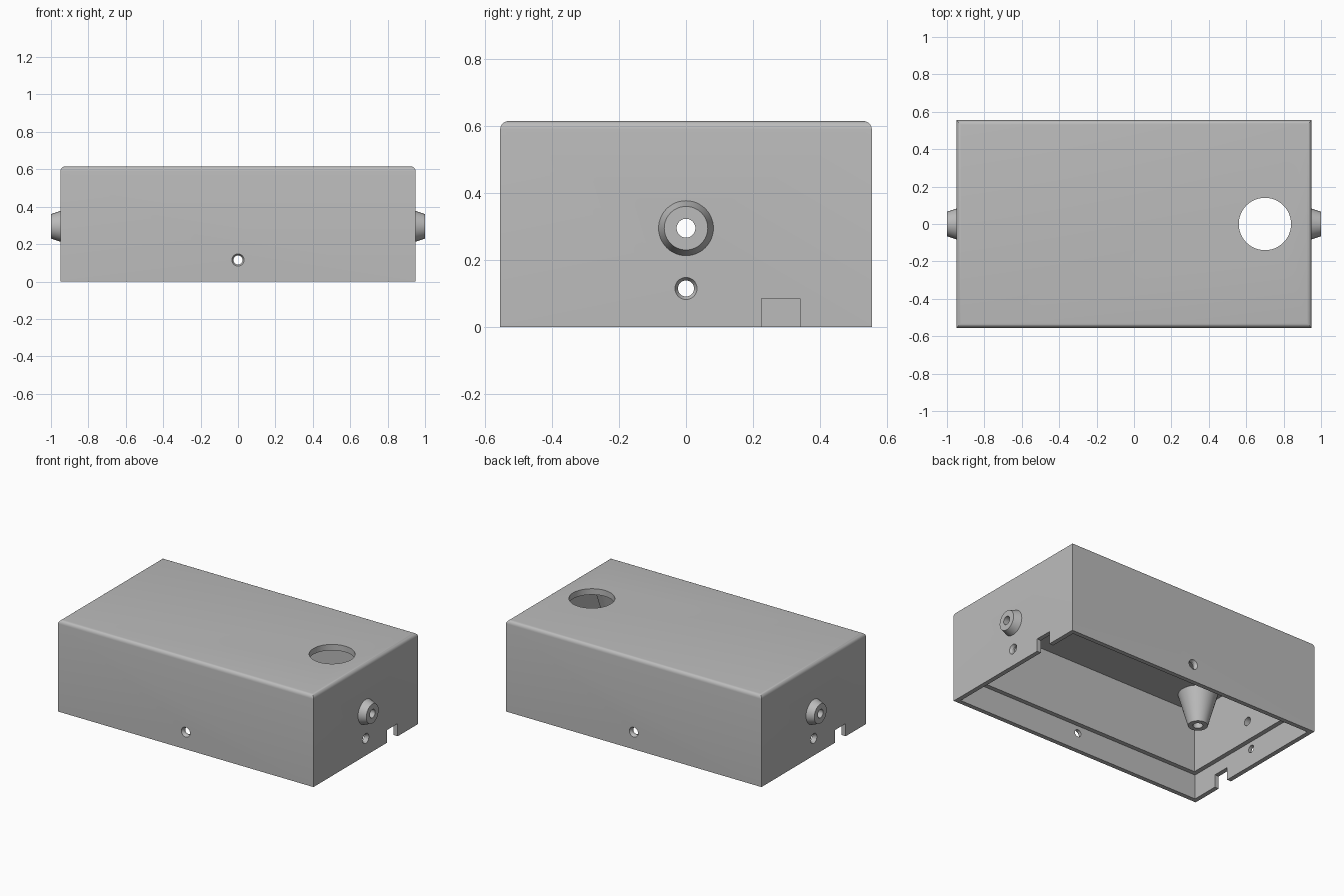
import bpy, bmesh, math
from mathutils import Matrix, Vector

cube = bpy.data.objects.get("Cube")
if cube:
    bpy.data.objects.remove(cube, do_unlink=True)

gray = bpy.data.materials.new("plain gray")
gray.use_nodes = True
COLOR = (0.5, 0.5, 0.5, 1)
gray.diffuse_color = COLOR
gray.node_tree.nodes["Principled BSDF"].inputs["Base Color"].default_value = COLOR

HX, HY, H = 0.95, 0.555, 0.615     # half length, half width, height
LIP, WALL = 0.03, 0.06             # thin lower lip, full wall


def add_object(name, bm):
    bmesh.ops.recalc_face_normals(bm, faces=bm.faces)
    mesh = bpy.data.meshes.new(name)
    bm.to_mesh(mesh)
    bm.free()
    mesh.materials.append(gray)
    obj = bpy.data.objects.new(name, mesh)
    bpy.context.collection.objects.link(obj)
    return obj


def box(name, lo, hi, top_bevel=0):
    bm = bmesh.new()
    lo, hi = Vector(lo), Vector(hi)
    bmesh.ops.create_cube(bm, size=1, matrix=Matrix.Translation((lo + hi) / 2)
                          @ Matrix.Diagonal((*(hi - lo), 1)))
    if top_bevel:
        edges = [e for e in bm.edges if all(v.co.z > hi.z - 0.001 for v in e.verts)]
        bmesh.ops.bevel(bm, geom=edges, offset=top_bevel, segments=5,
                        profile=0.5, affect='EDGES')
    return add_object(name, bm)


def lathe(name, profile, place, direction, closed=False, sides=48):
    """Turn (radius, height) points about an axis along direction."""
    bm = bmesh.new()
    turn = Vector(direction).to_track_quat('Z', 'Y').to_matrix().to_4x4()
    matrix = Matrix.Translation(place) @ turn
    angles = [math.tau * i / sides for i in range(sides)]
    rings = [[bm.verts.new(matrix @ Vector((r * math.cos(a), r * math.sin(a), h)))
              for a in angles] for r, h in profile]
    pairs = list(zip(rings, rings[1:]))
    if closed:
        pairs.append((rings[-1], rings[0]))
    else:
        bm.faces.new(rings[0])
        bm.faces.new(rings[-1])
    for a, b in pairs:
        for i in range(sides):
            j = (i + 1) % sides
            bm.faces.new((a[i], a[j], b[j], b[i]))
    return add_object(name, bm)


def cut(target, cutter):
    mod = target.modifiers.new("cut", 'BOOLEAN')
    mod.operation, mod.solver, mod.object = 'DIFFERENCE', 'EXACT', cutter
    cutter.hide_render = True
    bpy.context.view_layer.objects.active = target
    bpy.ops.object.modifier_apply(modifier=mod.name)
    bpy.data.objects.remove(cutter, do_unlink=True)


def smooth(obj):
    bpy.ops.object.select_all(action='DESELECT')
    obj.select_set(True)
    bpy.context.view_layer.objects.active = obj
    bpy.ops.object.shade_smooth_by_angle(angle=math.radians(30))


# Shell with rounded top edges, hollowed from below with a stepped lip
shell = box("enclosure_shell", (-HX, -HY, 0), (HX, HY, H), 0.025)
cut(shell, box("cavity", (WALL - HX, WALL - HY, -0.1), (HX - WALL, HY - WALL, 0.575)))
cut(shell, box("lid_recess", (LIP - HX, LIP - HY, -0.1), (HX - LIP, HY - LIP, 0.165)))

# Round opening in the top
cut(shell, lathe("top_opening", [(0.14, 0), (0.14, 0.3)], (0.7, 0, 0.5), (0, 0, 1)))

# Countersunk screw hole in the lower part of each wall
SCREW = [(0.024, -0.1), (0.024, -0.015), (0.033, 0), (0.033, 0.05)]
for dx, dy in ((1, 0), (-1, 0), (0, 1), (0, -1)):
    cut(shell, lathe("screw_hole", SCREW, (dx * HX, dy * HY, 0.115), (dx, dy, 0)))

# Bored cable bushings and cable notches on both ends
for s, side in ((1, "left"), (-1, "right")):
    cut(shell, lathe("cable_bore", [(0.028, -0.1), (0.028, 0.1)],
                     (s * HX, 0, 0.295), (s, 0, 0)))
    ys = sorted((s * 0.225, s * 0.34))
    xs = sorted((s * (HX - 0.05), s * (HX + 0.05)))
    cut(shell, box("notch", (xs[0], ys[0], -0.1), (xs[1], ys[1], 0.085)))
    smooth(lathe(side + "_cable_bushing",
                 [(0.028, 0), (0.082, 0), (0.065, 0.05), (0.028, 0.05)],
                 (s * HX, 0, 0.295), (s, 0, 0), closed=True))
smooth(shell)

# Tapered mounting posts under the roof, each with a blind screw hole
POST = [(0.12, 0), (0.06, 0.215), (0.03, 0.215), (0.03, 0.06)]
for sx, side in ((1, "left"), (-1, "right")):
    for sy, end in ((1, "back"), (-1, "front")):
        smooth(lathe(f"{end}_{side}_mounting_post", POST,
                     (sx * 0.77, sy * 0.32, 0.577), (0, 0, -1)))
